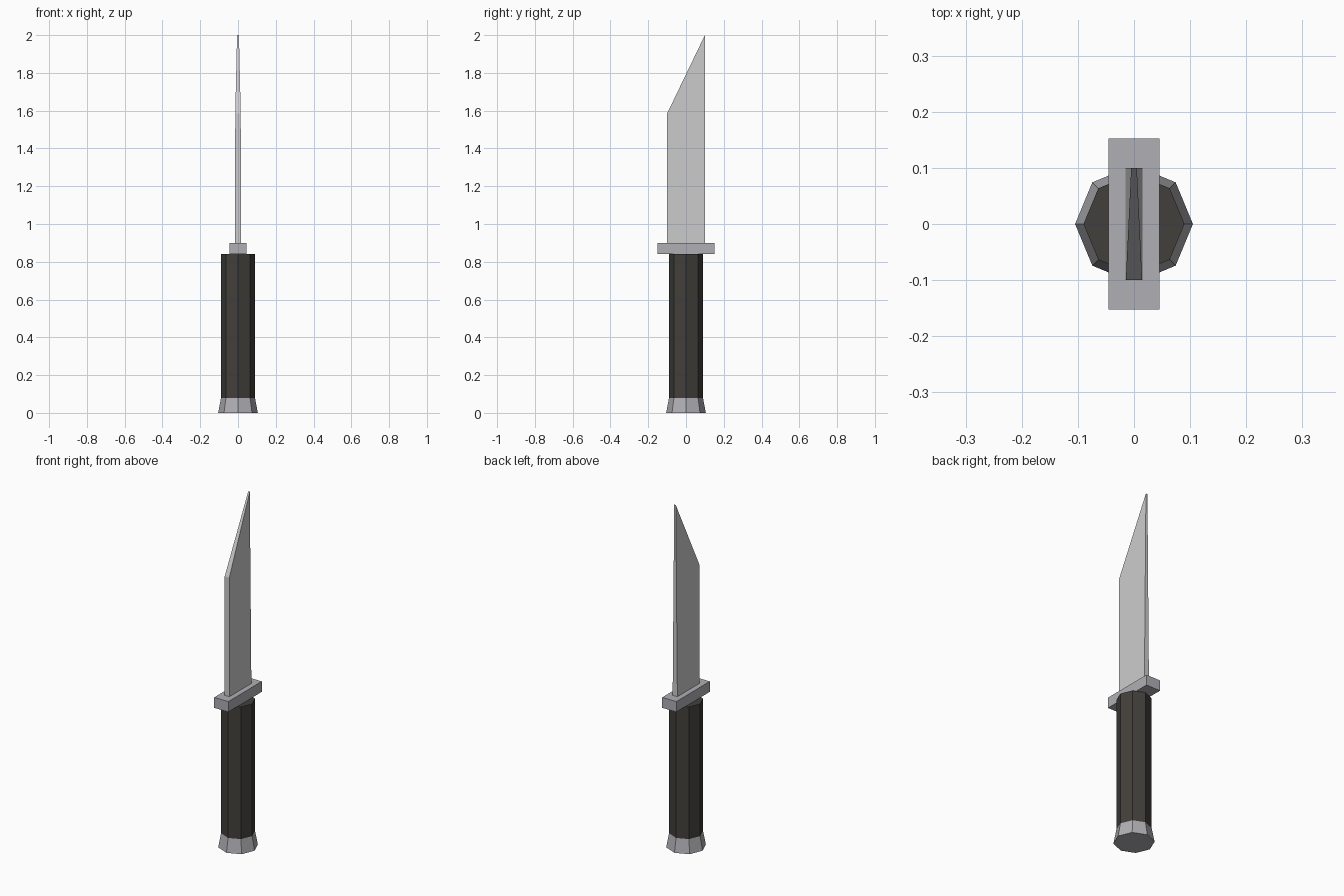
import bpy, bmesh, math
from mathutils import Matrix

if "Cube" in bpy.data.objects:
    bpy.data.objects.remove(bpy.data.objects["Cube"])


def material(name, color):
    m = bpy.data.materials.new(name)
    m.diffuse_color = (*color, 1)
    m.use_nodes = True
    m.node_tree.nodes["Principled BSDF"].inputs["Base Color"].default_value = m.diffuse_color
    return m


def finish(name, bm, mat=None):
    bmesh.ops.recalc_face_normals(bm, faces=bm.faces)
    mesh = bpy.data.meshes.new(name)
    bm.to_mesh(mesh)
    bm.free()
    obj = bpy.data.objects.new(name, mesh)
    bpy.context.collection.objects.link(obj)
    if mat:
        mesh.materials.append(mat)
    return obj


def octagon_column(name, z0, z1, r0, r1, mat):
    # eight-sided column with corners on the x and y axes
    bm = bmesh.new()
    rings = [[bm.verts.new((r * math.cos(i * math.pi / 4), r * math.sin(i * math.pi / 4), z))
              for i in range(8)] for z, r in ((z0, r0), (z1, r1))]
    for ring in rings:
        bm.faces.new(ring)
    for i in range(8):
        j = (i + 1) % 8
        bm.faces.new((rings[0][i], rings[0][j], rings[1][j], rings[1][i]))
    return finish(name, bm, mat)


steel = material("dark_steel", (0.43, 0.43, 0.46))
grip = material("grip", (0.055, 0.05, 0.043))

# Pommel and handle
octagon_column("pommel", 0, 0.08, 0.105, 0.09, steel)
octagon_column("handle", 0.08, 0.84, 0.09, 0.09, grip)

# Cross guard
bm = bmesh.new()
bmesh.ops.create_cube(bm, size=1, matrix=Matrix.Translation((0, 0, 0.87))
                      @ Matrix.Diagonal((0.09, 0.304, 0.06, 1)))
finish("guard", bm, steel)

# Blade: slanted profile (y, z, half thickness), thinning to the tip
profile = [(-0.1, 0.9, 0.015), (0.1, 0.9, 0.015), (0.1, 2.0, 0.005), (-0.1, 1.585, 0.0145)]
bm = bmesh.new()
left, right = [[bm.verts.new((s * t, y, z)) for y, z, t in profile] for s in (-1, 1)]
bm.faces.new(left)
bm.faces.new(right)
for i in range(4):
    j = (i + 1) % 4
    bm.faces.new((left[i], left[j], right[j], right[i]))
finish("blade", bm)
